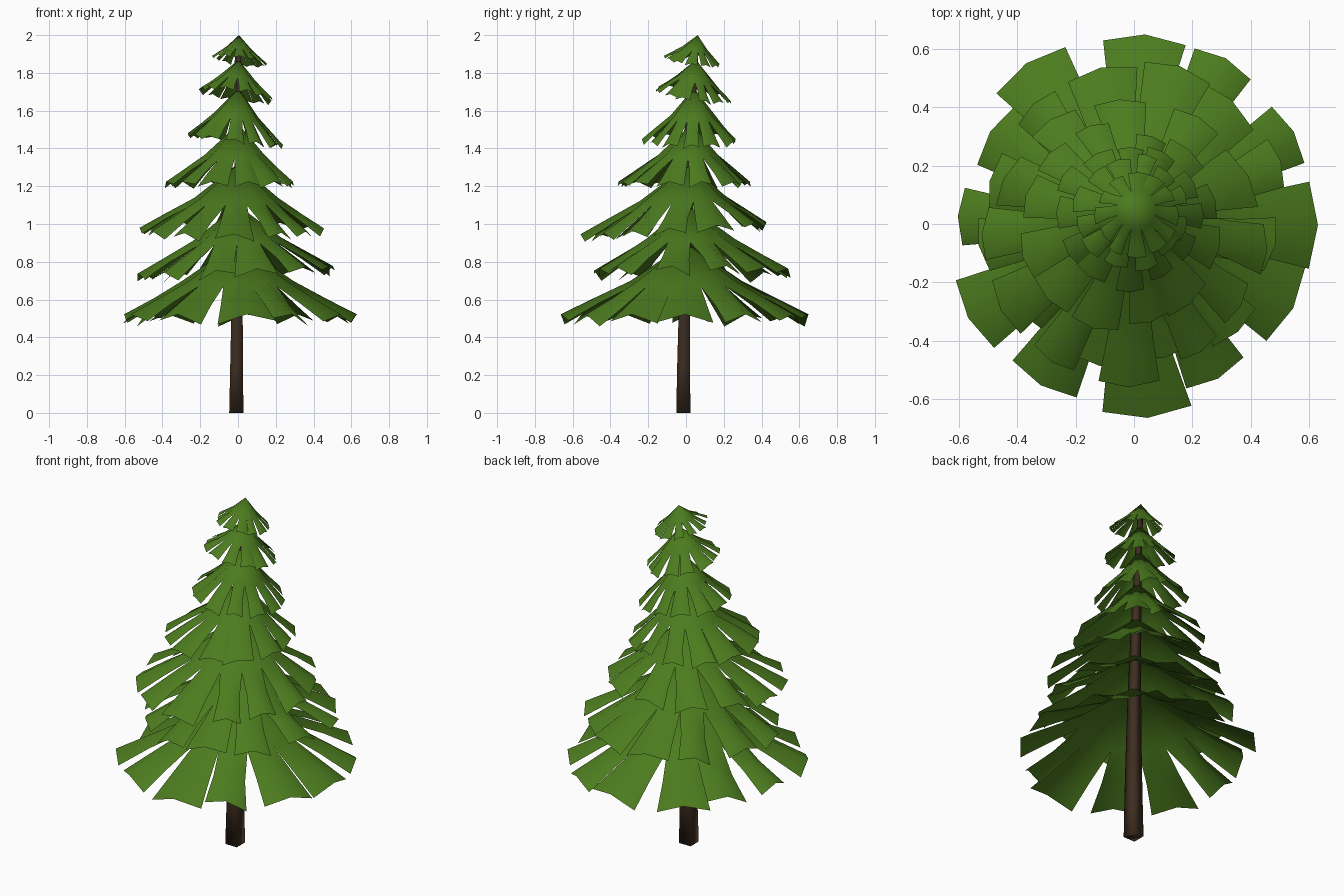
import bpy, bmesh, math, random
from mathutils import Vector

random.seed(11)
if "Cube" in bpy.data.objects:
    bpy.data.objects.remove(bpy.data.objects["Cube"])


def make_material(name, rgb):
    mat = bpy.data.materials.new(name)
    mat.use_nodes = True
    mat.diffuse_color = (*rgb, 1)
    mat.node_tree.nodes["Principled BSDF"].inputs["Base Color"].default_value = (*rgb, 1)
    return mat


leaf = make_material("needle green", (0.072, 0.2, 0.013))
bark = make_material("bark brown", (0.047, 0.026, 0.014))


def finish(bm, name, mat, angle):
    mesh = bpy.data.meshes.new(name)
    bm.to_mesh(mesh)
    bm.free()
    mesh.materials.append(mat)
    obj = bpy.data.objects.new(name, mesh)
    bpy.context.collection.objects.link(obj)
    bpy.ops.object.select_all(action="DESELECT")
    obj.select_set(True)
    bpy.context.view_layer.objects.active = obj
    bpy.ops.object.shade_smooth_by_angle(angle=math.radians(angle))


def trunk_centre(z):
    """The trunk leans gently to the back as it rises."""
    return Vector((-0.009 + 0.007 * z, -0.014 + 0.019 * z * z, z))


# Trunk: tapered square post following the lean, corners softened by shading
SIDES = 4
bm = bmesh.new()
rings = []
for i in range(9):
    z = 1.97 * i / 8
    radius = 0.053 - 0.02 * z
    rings.append([])
    for k in range(SIDES):
        a = math.tau * (k + 0.5) / SIDES
        offset = Vector((radius * math.cos(a), radius * math.sin(a), 0))
        rings[-1].append(bm.verts.new(trunk_centre(z) + offset))
for low, high in zip(rings, rings[1:]):
    for k in range(SIDES):
        n = (k + 1) % SIDES
        bm.faces.new((low[k], low[n], high[n], high[k]))
bm.faces.new(rings[0][::-1])
bm.faces.new(rings[-1])
finish(bm, "trunk", bark, 100)

# Tiers: apex height, rim height, rim radius, rim centre x and y, tilt along x and y
TIERS = [
    (0.90, 0.48, 0.615, 0.00, 0.00, 0.00, 0.00),
    (1.10, 0.72, 0.510, -0.01, 0.04, 0.02, 0.00),
    (1.32, 0.94, 0.465, -0.02, -0.06, 0.00, 0.03),
    (1.53, 1.19, 0.340, -0.04, -0.01, 0.00, 0.00),
    (1.72, 1.42, 0.245, -0.02, 0.03, -0.03, 0.00),
    (1.87, 1.67, 0.195, -0.01, 0.04, -0.03, -0.03),
    (2.00, 1.855, 0.140, 0.01, 0.03, -0.02, -0.02),
]
FRONDS = 12
STEP = math.tau / FRONDS
SPLIT = 0.48


def add_tier(index, apex_z, rim_z, radius, cx, cy, tilt_x, tilt_y):
    """Cone of joined fronds that split into folded, drooping blades."""
    bm = bmesh.new()
    apex = trunk_centre(apex_z)
    rim = Vector((cx, cy, rim_z))

    def point(angle, t, fall, lower=0):
        c, s = math.cos(angle), math.sin(angle)
        p = apex.lerp(rim, t)
        p.x += radius * t * c
        p.y += radius * t * s
        p.z = apex_z - (apex_z - rim_z) * fall - lower * radius
        p.z += t * (tilt_x * c + tilt_y * s)
        return bm.verts.new(p)

    top = bm.verts.new(apex)
    phase = STEP * 0.5 * (index % 2)
    seams = [point(phase + (k - 0.5) * STEP, SPLIT, 0.55) for k in range(FRONDS)]
    for k in range(FRONDS):
        angle = phase + k * STEP
        swing = random.uniform(-0.07, 0.07)
        length = random.uniform(0.93, 1.06)
        half = random.uniform(0.165, 0.25)
        twist = random.uniform(-0.04, 0.04)
        left, right = seams[k], seams[(k + 1) % FRONDS]
        ridge = point(angle, SPLIT, 0.48)
        rows = [(left, ridge, right)]
        # Blade sections: fold and droop grow toward the tip
        for t, fall, width in ((0.74, 0.70, half * 1.02), (1.0, 0.90, half)):
            a = angle + swing * t
            rows.append((
                point(a - width, t * length, fall, 0.07 * t + twist * t),
                point(a, t * length * 1.02, fall),
                point(a + width, t * length, fall, 0.07 * t - twist * t)))
        bm.faces.new((top, left, ridge))
        bm.faces.new((top, ridge, right))
        for inner, outer in zip(rows, rows[1:]):
            for s in (0, 1):
                bm.faces.new((inner[s], outer[s], outer[s + 1], inner[s + 1]))
    finish(bm, f"branch_tier_{index + 1}", leaf, 80)


for i, tier in enumerate(TIERS):
    add_tier(i, *tier)
